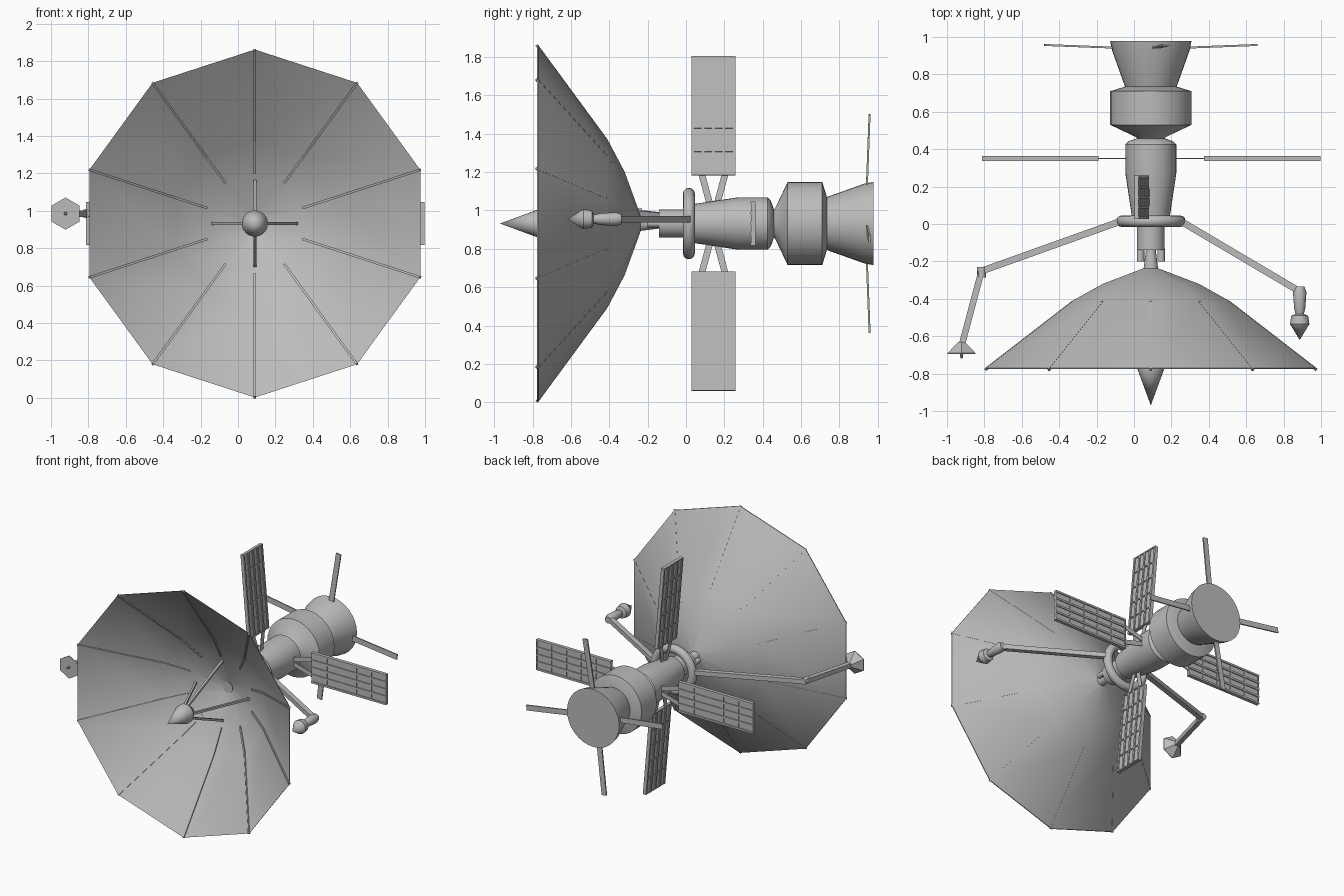
import bpy, bmesh, math
from mathutils import Vector, Matrix

if "Cube" in bpy.data.objects:
    bpy.data.objects.remove(bpy.data.objects["Cube"], do_unlink=True)

grey = bpy.data.materials.new("hull_grey")
grey.use_nodes = True
grey.diffuse_color = (0.5, 0.5, 0.5, 1)
grey.node_tree.nodes["Principled BSDF"].inputs["Base Color"].default_value = (0.5, 0.5, 0.5, 1)

CX, CZ = 0.09, 0.932          # long axis of the craft
X, Y, Z = Vector((1, 0, 0)), Vector((0, 1, 0)), Vector((0, 0, 1))


def finish(name, bm, smooth=True):
    bmesh.ops.recalc_face_normals(bm, faces=bm.faces)
    mesh = bpy.data.meshes.new(name)
    bm.to_mesh(mesh)
    bm.free()
    mesh.materials.append(grey)
    if smooth:
        mesh.shade_smooth()
        mesh.set_sharp_from_angle(angle=math.radians(32))
    ob = bpy.data.objects.new(name, mesh)
    bpy.context.collection.objects.link(ob)
    return ob


def lathe(name, profile, sides=32, cx=CX, cz=CZ):
    """Turn a list of (y, radius) about an axis parallel to y."""
    bm = bmesh.new()
    rings = []
    for y, r in profile:
        count = sides if r > 0 else 1
        rings.append([bm.verts.new((cx + r * math.cos(math.pi / 2 + i * math.tau / sides), y,
                                    cz + r * math.sin(math.pi / 2 + i * math.tau / sides)))
                      for i in range(count)])
    for a, b in zip(rings, rings[1:]):
        for i in range(sides):
            j = (i + 1) % sides
            if len(a) == 1:
                bm.faces.new((a[0], b[i], b[j]))
            elif len(b) == 1:
                bm.faces.new((a[i], a[j], b[0]))
            else:
                bm.faces.new((a[i], a[j], b[j], b[i]))
    for ring in (rings[0], rings[-1]):
        if len(ring) > 1:
            bm.faces.new(ring)
    return finish(name, bm)


def add_bar(bm, a, b, side, width, depth):
    """Box from a to b; width is measured along the side vector."""
    a, b = Vector(a), Vector(b)
    w = (b - a).normalized()
    u = (side - w * side.dot(w)).normalized()
    v = w.cross(u)
    m = Matrix((u * width, v * depth, b - a)).transposed().to_4x4()
    m.translation = (a + b) / 2
    bmesh.ops.create_cube(bm, size=1, matrix=m)


def bar(name, a, b, side, width, depth):
    bm = bmesh.new()
    add_bar(bm, a, b, side, width, depth)
    return finish(name, bm, False)


# Main body modules
lathe("neck_cone", [(-0.25, 0.04), (-0.13, 0.025)])
lathe("front_collar", [(-0.14, 0.074), (0.05, 0.074)])
lathe("front_module", [(0.03, 0.1), (0.27, 0.136), (0.425, 0.136), (0.442, 0.12), (0.46, 0.068)])
lathe("middle_module", [(0.45, 0.068), (0.465, 0.08), (0.53, 0.217), (0.71, 0.217), (0.735, 0.137)])
lathe("rear_module", [(0.725, 0.135), (0.93, 0.208), (0.978, 0.217)])
for s, side in ((1, "left"), (-1, "right")):
    lathe(side + "_collar_pin", [(-0.2, 0.02), (-0.13, 0.02)], 12, CX + s * 0.055)

# Ring around the collar
bpy.ops.mesh.primitive_torus_add(major_radius=0.155, minor_radius=0.031, major_segments=36,
                                 minor_segments=12, location=(CX, 0.015, CZ),
                                 rotation=(math.pi / 2, 0, 0))
ring = bpy.context.object
ring.name = "mount_ring"
ring.data.materials.append(grey)
bpy.ops.object.shade_smooth()

# Ten-sided dish, a thin shell
outer = [(-0.228, 0), (-0.24, 0.05), (-0.32, 0.27), (-0.41, 0.44), (-0.77, 0.93)]
inner = [(y - 0.006, r) for y, r in reversed(outer)]
lathe("dish", outer + inner, 10)

# Ribs on the inside of the dish
bm = bmesh.new()
for i in range(10):
    t = math.pi / 2 + i * math.tau / 10
    d = Vector((math.cos(t), 0, math.sin(t)))
    tangent = Vector((-math.sin(t), 0, math.cos(t)))
    pts = [Vector((CX, y - 0.009, CZ)) + d * r for y, r in outer[2:]]
    for a, b in zip(pts, pts[1:]):
        add_bar(bm, a, b, tangent, 0.013, 0.014)
finish("dish_ribs", bm, False)

# Feed horn on four legs
lathe("feed_horn", [(-0.97, 0), (-0.78, 0.07), (-0.755, 0.07), (-0.69, 0.025)], 24)
for i, label in enumerate(("left", "top", "right", "bottom")):
    t = i * math.pi / 2
    d = Vector((math.cos(t), 0, math.sin(t)))
    c = Vector((CX, 0, CZ))
    bar(label + "_feed_leg", c + d * 0.04 - Y * 0.74, c + d * 0.225 - Y * 0.31, d.cross(Y), 0.016, 0.016)


def solar_panel(name, hub, out, across):
    """Ribbed panel with two flat struts; out points away from the hull."""
    bm = bmesh.new()
    near, far, half = 0.252, 0.875, 0.115
    add_bar(bm, hub + out * near, hub + out * far, across, half * 2, 0.012)
    for i in range(5):
        o = across * (half - 0.007) * (i / 2 - 1)
        add_bar(bm, hub + out * near + o, hub + out * far + o, across, 0.014, 0.026)
    for i in range(6):
        c = hub + out * (near + 0.004 + (far - near - 0.008) * i / 5)
        add_bar(bm, c - across * half, c + across * half, out, 0.008, 0.023)
    for s in (1, -1):
        add_bar(bm, hub + out * 0.1 + across * s * 0.018, hub + out * 0.255 + across * s * 0.06,
                across, 0.034, 0.006)
    finish(name, bm, False)


# Four solar panels, the upright pair leaning slightly
lean = math.radians(5)
up = Vector((-math.sin(lean), 0, math.cos(lean)))
solar_panel("top_solar_panel", Vector((CX, 0.143, CZ)), up, Y)
solar_panel("bottom_solar_panel", Vector((CX, 0.143, CZ)), -up, Y)
side_hub = Vector((CX, 0.35, CZ))
solar_panel("left_solar_panel", side_hub + X * 0.032, X, Z)
solar_panel("right_solar_panel", side_hub - X * 0.027, -X, Z)

# Strip antennas at the rear
for i, label in enumerate(("left", "top", "right", "bottom")):
    t = i * math.pi / 2 - math.radians(8)
    d = Vector((math.cos(t), 0, math.sin(t)))
    c = Vector((CX, 0, CZ))
    bar(label + "_antenna", c + d * 0.2 + Y * 0.943, c + d * 0.573 + Y * 0.957,
        d.cross(Y), 0.04, 0.01)

# Left arm with a pointed probe
bar("left_upper_arm", (0.25, 0.015, 0.955), (0.885, -0.36, 0.955), Z, 0.034, 0.036)
lathe("left_forearm", [(-0.335, 0.025), (-0.365, 0.036), (-0.45, 0.03), (-0.49, 0.02)], 12, 0.886, 0.955)
lathe("left_probe", [(-0.62, 0), (-0.535, 0.052), (-0.49, 0.045), (-0.48, 0.02)], 12, 0.886, 0.955)

# Right arm with a six-sided sensor
bar("right_upper_arm", (-0.07, 0.015, 0.955), (-0.825, -0.255, 0.985), Z, 0.034, 0.036)
lathe("right_elbow", [(-0.285, 0.024), (-0.23, 0.024)], 12, -0.815, 0.985)
bar("right_forearm", (-0.815, -0.25, 0.985), (-0.92, -0.645, 0.985), Z, 0.034, 0.034)
lathe("right_sensor", [(-0.695, 0.086), (-0.69, 0.086), (-0.63, 0.02)], 6, -0.922, 0.985)
lathe("right_sensor_tip", [(-0.718, 0.006), (-0.69, 0.01)], 8, -0.922, 0.985)
